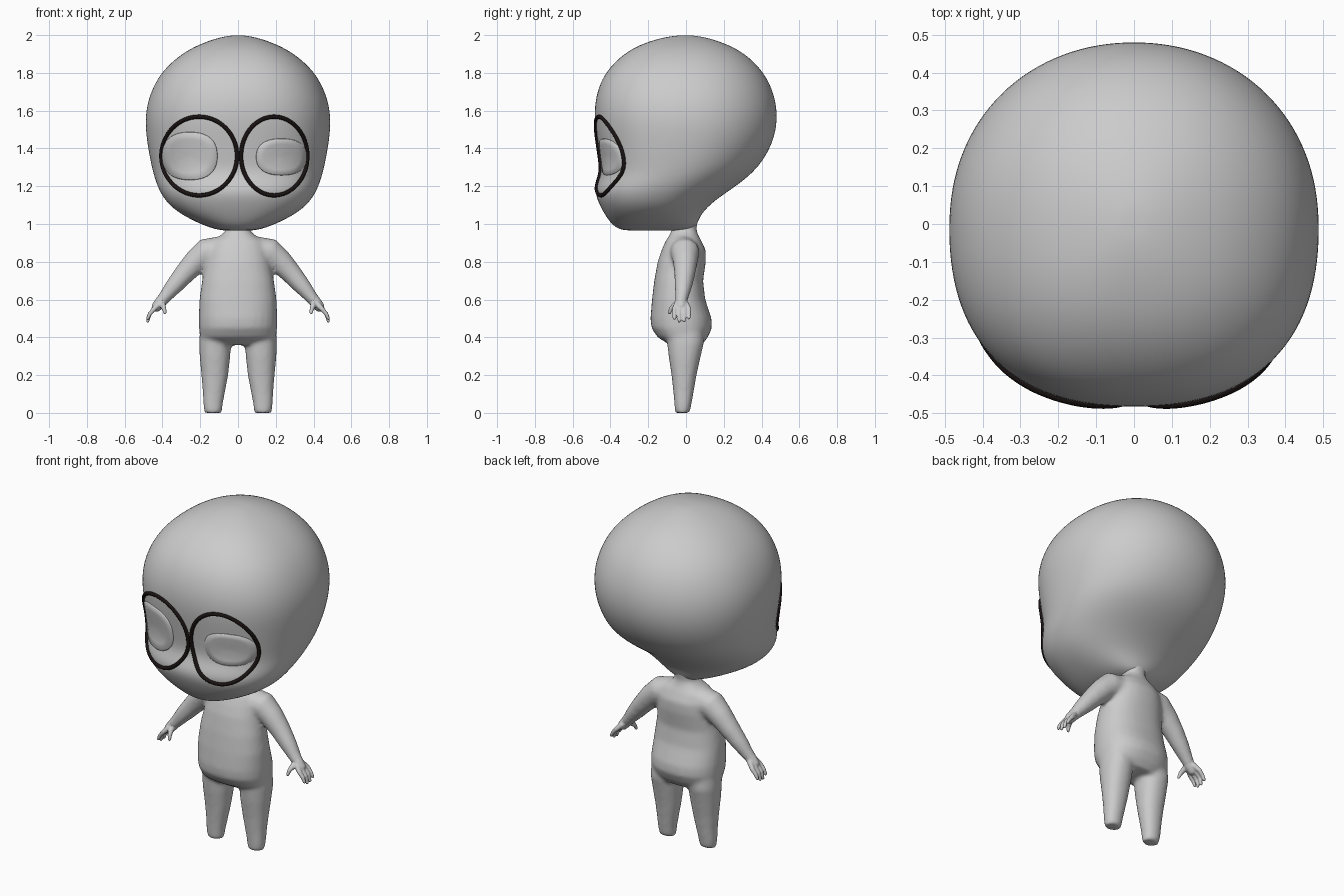
import bpy, bmesh, math
from mathutils import Vector
from mathutils.bvhtree import BVHTree

if "Cube" in bpy.data.objects:
    bpy.data.objects.remove(bpy.data.objects["Cube"])


def material(name, rgb):
    m = bpy.data.materials.new(name)
    m.use_nodes = True
    m.diffuse_color = (*rgb, 1)
    m.node_tree.nodes["Principled BSDF"].inputs["Base Color"].default_value = (*rgb, 1)
    return m


clay = material("grey clay", (0.6, 0.6, 0.6))
black = material("black frame", (0.01, 0.006, 0.006))


def make(name, bm, mat):
    bmesh.ops.recalc_face_normals(bm, faces=bm.faces)
    for f in bm.faces:
        f.smooth = True
    me = bpy.data.meshes.new(name)
    bm.to_mesh(me)
    bm.free()
    me.materials.append(mat)
    ob = bpy.data.objects.new(name, me)
    bpy.context.collection.objects.link(ob)
    return ob


def skin(bm, rings, caps=True):
    """Join rings of points with quads and close the ends."""
    rows = [[bm.verts.new(p) for p in r] for r in rings]
    n = len(rows[0])
    for a, b in zip(rows, rows[1:]):
        for i in range(n):
            j = (i + 1) % n
            bm.faces.new((a[i], a[j], b[j], b[i]))
    if caps:
        for row in (rows[0], rows[-1]):
            mid = bm.verts.new(sum((v.co for v in row), Vector()) / n)
            for i in range(n):
                bm.faces.new((row[i], row[(i + 1) % n], mid))


def section(z, cx, w, front, back, pf=2.0, pb=2.0, n=32):
    """Level rounded section with separate front and back curvature."""
    cy, d = (front + back) / 2, (back - front) / 2
    pts = []
    for i in range(n):
        a = 2 * math.pi * i / n
        c, s = math.cos(a), math.sin(a)
        p = pf if s < 0 else pb
        r = (abs(c) ** p + abs(s) ** p) ** (-1 / p)
        pts.append(Vector((cx + w * r * c, cy + d * r * s, z)))
    return pts


def tube(bm, path, n=14):
    """Round limb through (x, y, z, radius) points with ball ends."""
    pts = [Vector(p[:3]) for p in path]
    rings = []
    for i, p in enumerate(pts):
        t = (pts[min(i + 1, len(pts) - 1)] - pts[max(i - 1, 0)]).normalized()
        u = t.cross(Vector((0, 1, 0))).normalized()
        v = t.cross(u)
        r = path[i][3]
        rings.append([p + r * (math.cos(k * math.tau / n) * u + math.sin(k * math.tau / n) * v)
                      for k in range(n)])
    skin(bm, rings)
    for i in (0, -1):
        ball = bmesh.ops.create_icosphere(bm, subdivisions=2, radius=path[i][3])
        bmesh.ops.translate(bm, verts=ball["verts"], vec=pts[i])


def fuse(ob, voxel, steps):
    m = ob.modifiers.new("fuse", "REMESH")
    m.mode, m.voxel_size, m.use_smooth_shade = "VOXEL", voxel, True
    m = ob.modifiers.new("soften", "SMOOTH")
    m.factor, m.iterations = 0.5, steps


# Head: height, half width, front, back
head_rows = [
    (0.965, 0.08, -0.32, -0.02), (0.975, 0.13, -0.36, 0.04), (1.0, 0.20, -0.395, 0.06),
    (1.05, 0.30, -0.43, 0.08), (1.1, 0.365, -0.457, 0.125), (1.15, 0.402, -0.478, 0.19),
    (1.2, 0.428, -0.479, 0.265), (1.27, 0.45, -0.445, 0.355), (1.35, 0.468, -0.455, 0.42),
    (1.45, 0.485, -0.47, 0.468), (1.55, 0.493, -0.485, 0.486), (1.65, 0.48, -0.483, 0.478),
    (1.75, 0.44, -0.455, 0.444), (1.83, 0.382, -0.405, 0.39), (1.9, 0.30, -0.33, 0.315),
    (1.95, 0.21, -0.245, 0.225), (1.985, 0.11, -0.135, 0.12), (1.998, 0.04, -0.05, 0.045)]
bm = bmesh.new()
skin(bm, [section(z, 0, w, f, b, 2.45, 2.1) for z, w, f, b in head_rows])
head = make("head", bm, clay)
sub = head.modifiers.new("round", "SUBSURF")
sub.levels = sub.render_levels = 2

# Body: torso, legs and arms fused into one soft skin
torso_rows = [
    (0.36, 0.15, -0.085, 0.085), (0.4, 0.20, -0.15, 0.115), (0.45, 0.207, -0.183, 0.138),
    (0.5, 0.208, -0.188, 0.135), (0.6, 0.204, -0.18, 0.102), (0.7, 0.19, -0.168, 0.09),
    (0.8, 0.172, -0.15, 0.105), (0.86, 0.16, -0.13, 0.105), (0.91, 0.14, -0.108, 0.082),
    (0.94, 0.09, -0.088, 0.065), (0.97, 0.06, -0.075, 0.055), (1.06, 0.07, -0.09, 0.07)]
# Leg: height, centre, half width, front, back
leg_rows = [
    (0, 0.132, 0.046, -0.058, 0.02), (0.05, 0.132, 0.052, -0.062, 0.03),
    (0.12, 0.127, 0.06, -0.068, 0.042), (0.2, 0.123, 0.071, -0.077, 0.056),
    (0.3, 0.122, 0.081, -0.092, 0.078), (0.37, 0.122, 0.084, -0.1, 0.095),
    (0.45, 0.12, 0.08, -0.1, 0.09)]
arm_path = [(0.1, -0.01, 0.855, 0.08), (0.17, -0.005, 0.848, 0.077), (0.225, -0.004, 0.8, 0.066),
            (0.285, -0.007, 0.735, 0.056), (0.345, -0.015, 0.665, 0.046),
            (0.39, -0.022, 0.61, 0.035), (0.405, -0.025, 0.592, 0.033)]
bm = bmesh.new()
skin(bm, [section(z, 0, w, f, b, 2.3, 2.3) for z, w, f, b in torso_rows])
for side in (1, -1):
    skin(bm, [section(z, side * c, w, f, b, 2.2, 2.2) for z, c, w, f, b in leg_rows])
    tube(bm, [(side * x, y, z, r) for x, y, z, r in arm_path])
body = make("body", bm, clay)
fuse(body, 0.011, 9)

# Hands: palm, four fingers and a thumb on each side
for side, name in ((1, "left_hand"), (-1, "right_hand")):
    bm = bmesh.new()
    parts = [[(0.395, -0.023, 0.605, 0.032), (0.415, -0.026, 0.58, 0.031), (0.43, -0.026, 0.563, 0.028)]]
    for k, tip in enumerate((0.5, 0.486, 0.488, 0.503)):
        y = -0.062 + 0.026 * k
        parts.append([(0.42, y * 0.6 - 0.01, 0.575, 0.017), (0.447, y, 0.548, 0.013),
                      (0.468, y, 0.523, 0.011), (0.478, y, tip, 0.009)])
    parts.append([(0.405, -0.035, 0.585, 0.02), (0.397, -0.065, 0.565, 0.015),
                  (0.391, -0.08, 0.55, 0.012), (0.387, -0.088, 0.53, 0.009)])
    for path in parts:
        tube(bm, [(side * x, y, z, r) for x, y, z, r in path], 10)
    fuse(make(name, bm, clay), 0.005, 3)

# Eyes and frames follow the face surface
bpy.context.view_layer.update()
face = BVHTree.FromObject(head, bpy.context.evaluated_depsgraph_get())


def on_face(x, z, lift):
    hit, normal, _, _ = face.ray_cast(Vector((x, -2, z)), Vector((0, 1, 0)))
    return hit + normal * lift


def oval(cx, cz, rx, rz, lift, n=64, p=2.0):
    pts = []
    for i in range(n):
        c, s = math.cos(i * math.tau / n), math.sin(i * math.tau / n)
        r = (abs(c) ** p + abs(s) ** p) ** (-1 / p)
        pts.append(on_face(cx + rx * r * c, cz + rz * r * s, lift))
    return pts


eyes = {"left_eye": (0.23, 1.355, 0.135, 0.098), "right_eye": (-0.255, 1.36, 0.147, 0.128)}
for name, (cx, cz, rx, rz) in eyes.items():
    bm = bmesh.new()
    skin(bm, [oval(cx, cz, rx * t, rz * t, h, 48, 2.4)
              for t, h in ((1, -0.002), (0.97, 0.005), (0.7, 0.006), (0.4, 0.005), (0.1, 0.004))])
    make(name, bm, clay)

frames = {"left_frame": (0.191, 1.36, 0.175, 0.208), "right_frame": (-0.205, 1.36, 0.2, 0.208)}
for name, (cx, cz, rx, rz) in frames.items():
    curve = bpy.data.curves.new(name, "CURVE")
    curve.dimensions, curve.bevel_depth, curve.bevel_resolution = "3D", 0.011, 2
    pts = oval(cx, cz, rx, rz, 0.002)
    line = curve.splines.new("POLY")
    line.points.add(len(pts) - 1)
    for q, p in zip(line.points, pts):
        q.co = (*p, 1)
    line.use_cyclic_u = True
    curve.materials.append(black)
    ob = bpy.data.objects.new(name, curve)
    bpy.context.collection.objects.link(ob)
